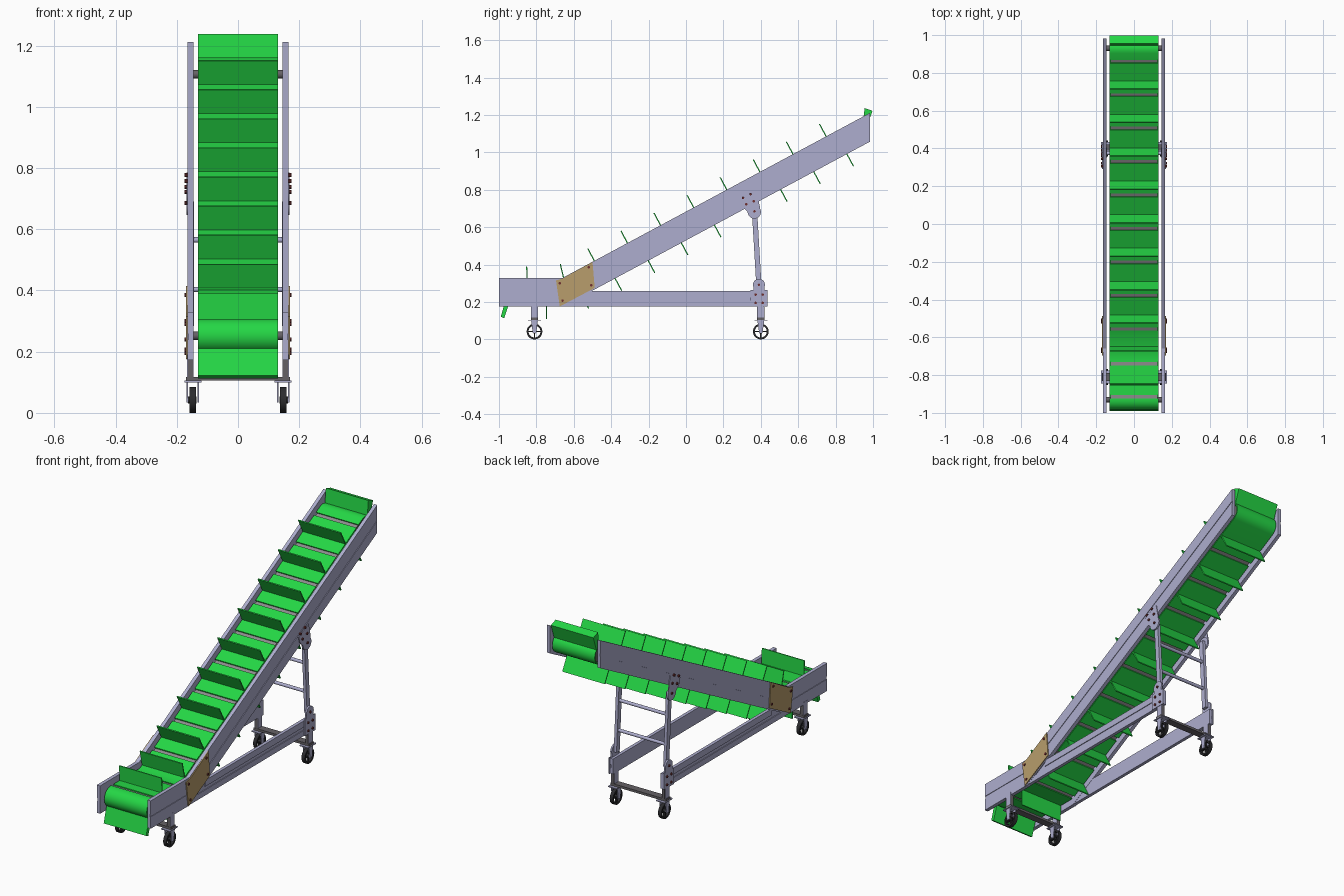
import bpy, bmesh, math
from mathutils import Vector

if "Cube" in bpy.data.objects:
    bpy.data.objects.remove(bpy.data.objects["Cube"])

def mat(name, *c):
    m = bpy.data.materials.new(name)
    m.diffuse_color = (*c, 1)
    m.use_nodes = True
    m.node_tree.nodes["Principled BSDF"].inputs["Base Color"].default_value = m.diffuse_color
    return m

LAV = mat("lavender_metal", .42, .42, .62)
GREEN = mat("green_belt", .018, .68, .06)
TAN = mat("tan_plate", .48, .34, .15)
DARK = mat("dark_grey_steel", .13, .12, .13)
GREY = mat("grey_hinge", .27, .26, .27)
RED = mat("dark_red_bolt", .16, .03, .03)
BLACK = mat("black_rubber", .025, .025, .028)

class Part:
    """One object, built up from prisms running along x."""
    def __init__(self):
        self.bm = bmesh.new()

    def prism(self, pts, x0, x1):
        a = [self.bm.verts.new((x0, y, z)) for y, z in pts]
        b = [self.bm.verts.new((x1, y, z)) for y, z in pts]
        self.bm.faces.new(a)
        self.bm.faces.new(b[::-1])
        n = len(pts)
        for i in range(n):
            j = (i + 1) % n
            self.bm.faces.new((a[i], b[i], b[j], a[j]))

    def box(self, y0, y1, z0, z1, x0, x1):
        self.prism([(y0, z0), (y1, z0), (y1, z1), (y0, z1)], x0, x1)

    def disc(self, y, z, r, x0, x1, n=20):
        self.prism(circle(y, z, r, n), x0, x1)

    def bar(self, p, q, w, x0, x1):
        p, q = Vector(p), Vector(q)
        d = (q - p).normalized() * w / 2
        o = Vector((-d.y, d.x))
        self.prism([p + o, q + o, q - o, p - o], x0, x1)

    def ring(self, y, z, r, ri, x0, x1, n=28):
        loops = [[self.bm.verts.new((x, *p)) for p in circle(y, z, rad, n)]
                 for x, rad in ((x0, r), (x1, r), (x1, ri), (x0, ri))]
        for k in range(4):
            a, b = loops[k], loops[(k + 1) % 4]
            for i in range(n):
                j = (i + 1) % n
                self.bm.faces.new((a[i], b[i], b[j], a[j]))

    def done(self, name, material, mirror=True, smooth=False):
        bmesh.ops.recalc_face_normals(self.bm, faces=self.bm.faces)
        me = bpy.data.meshes.new(name)
        self.bm.to_mesh(me)
        self.bm.free()
        me.materials.append(material)
        ob = bpy.data.objects.new(name, me)
        bpy.context.collection.objects.link(ob)
        if mirror:
            ob.modifiers.new("mirror", 'MIRROR')
        if smooth:
            bpy.context.view_layer.objects.active = ob
            ob.select_set(True)
            bpy.ops.object.shade_smooth_by_angle(angle=math.radians(35))
            ob.select_set(False)

def circle(y, z, r, n):
    return [(y + r * math.cos(2 * math.pi * i / n), z + r * math.sin(2 * math.pi * i / n))
            for i in range(n)]

# side rails: bent web with two raised outer bands
def band(lo, hi):
    line = [(-1, .175), (-.66, .175), (.983, 1.057)]
    return [(y, z + lo) for y, z in line] + [(y, z + hi) for y, z in line[::-1]]

p = Part()
p.prism(band(0, .154), .145, .162)
p.prism(band(0, .065), .162, .165)
p.prism(band(.082, .154), .162, .165)
p.done("side_rail", LAV)

# horizontal base rails
p = Part()
p.box(-.66, .43, .176, .26, .146, .160)
p.box(-.66, .43, .176, .207, .160, .164)
p.box(-.52, .43, .225, .26, .160, .164)
p.done("base_rail", LAV)

# tan joint plates
p = Part()
p.prism([(-.695, .315), (-.655, .328), (-.5, .415), (-.488, .275), (-.675, .176)], .165, .170)
p.done("joint_plate", TAN)

# belt loop: front roller, upper bend, head roller, lower bend
ANG = math.atan(.537)
N = 14
def loop(r):
    def arc(c, a0):
        return [Vector((c[0] + r * math.cos(a0 - math.pi * i / N),
                        c[1] + r * math.sin(a0 - math.pi * i / N))) for i in range(N + 1)]
    k = r * math.tan(ANG / 2)
    return (arc((-.93, .252), 1.5 * math.pi) + [Vector((-.66 - k, .252 + r))]
            + arc((.93, 1.106), math.pi / 2 + ANG) + [Vector((-.66 + k, .252 - r))])

OUT, CNT = loop(.055), 2 * N + 4

def at(pts, u):
    i = math.floor(u)
    return pts[i % CNT].lerp(pts[(i + 1) % CNT], u - i)

def u_of(y, top):
    # the straight run (level or inclined) that holds this y
    level = y < OUT[N + 1 if top else CNT - 1].x
    i = (N if level else N + 1) if top else (CNT - 1 if level else CNT - 2)
    a, b = OUT[i].x, OUT[(i + 1) % CNT].x
    return i + min(max((y - a) / (b - a), 0), .999)

def ribbon(part, ua, ub, r0, r1, w):
    us = [ua] + list(range(math.floor(ua) + 1, math.ceil(ub))) + [ub]
    a, b = loop(r0), loop(r1)
    part.prism([at(a, u) for u in us] + [at(b, u) for u in us[::-1]], -w, w)

PITCH = .177
gap_top = [-.915, -.74] + [.86 - PITCH * k for k in range(8, -1, -1)]
gap_low = [.774 - PITCH * k for k in range(9)] + [-.83]
H = .009
gaps = [(u_of(y - H, True), u_of(y + H, True)) for y in gap_top] \
     + [(u_of(y + H, False), u_of(y - H, False)) for y in gap_low]
pads, hinges = Part(), Part()
for i, (a, b) in enumerate(gaps):
    nxt = gaps[(i + 1) % len(gaps)][0]
    ribbon(pads, b, nxt + (CNT if nxt < b else 0), .055, .049, .13)
    ribbon(hinges, a - .01, b + .01, .049, .044, .125)
pads.done("belt_pads", GREEN, False, True)
hinges.done("belt_hinges", GREY, False)

# cleats standing square to the belt, wedges where they round the rollers
p = Part()
n = Vector((-math.sin(ANG), math.cos(ANG)))
for k in range(8):
    b = at(OUT, u_of(.755 - PITCH * k, True))
    p.bar(b - n * .004, b + n * .087, .006, -.13, .13)
for k in range(9):
    b = at(OUT, u_of(.854 - PITCH * k, False))
    p.bar(b + n * .004, b - n * .087, .006, -.13, .13)
p.bar((-.65, .31), (-.672, .402), .006, -.13, .13)
p.bar((-.848, .303), (-.852, .39), .006, -.13, .13)
p.bar((-.745, .2), (-.746, .108), .006, -.13, .13)
p.prism([(.945, 1.15), (.955, 1.237), (.997, 1.222), (.968, 1.14)], -.13, .13)
p.prism([(-.945, .195), (-.965, .21), (-.99, .122), (-.972, .113)], -.13, .13)
p.done("belt_cleats", GREEN, False)

# drums and their shafts
p = Part()
for y, z in ((-.93, .252), (.93, 1.106)):
    p.disc(y, z, .043, -.122, .122)
    p.disc(y, z, .014, -.15, .15, 12)
p.done("end_rollers", DARK, False, True)

# caster posts, forks and rear support brackets
p = Part()
for y in (-.81, .40):
    p.box(y - .018, y + .018, .115, .19, .146, .166)
    p.box(y - .035, y + .035, .100, .105, .120, .174)
    for x in (.128, .163):
        p.prism([(y - .018, .1), (y + .018, .1), (y + .009, .034), (y - .009, .034)], x, x + .005)
p.box(.345, .435, .175, .265, .164, .169)
p.done("caster_mount", LAV)

p = Part()
p.disc(.39, .292, .032, .160, .169)
p.box(.36, .42, .25, .292, .160, .169)
p.disc(.365, .682, .036, .160, .169)
p.prism([(.33, .68), (.395, .665), (.395, .71), (.378, .785), (.29, .745), (.30, .71)], .165, .169)
p.done("strut_bracket", LAV, smooth=True)

# leaning struts and ladder rungs
p = Part()
p.bar((.39, .285), (.366, .69), .028, .143, .160)
p.done("rear_strut", LAV)
p = Part()
for y, z in ((.383, .403), (.374, .565)):
    p.disc(y, z, .009, -.15, .15, 14)
p.done("strut_rungs", LAV, False, True)

# dark cross members between the casters
p = Part()
for y in (-.81, .40):
    p.box(y - .02, y + .02, .105, .118, -.17, .17)
    for s in (-1, 1):
        p.box(y - .0195, y + .0195, .118, .172, s * .155 - .0085, s * .155 + .0085)
p.done("cross_members", DARK, False)

# spoked wheels
p = Part()
for y in (-.81, .40):
    p.ring(y, .042, .042, .032, .138, .158)
    p.disc(y, .042, .011, .136, .163, 14)
    p.bar((y - .034, .042), (y + .034, .042), .007, .142, .154)
    p.bar((y, .008), (y, .076), .007, .142, .154)
p.done("caster_wheels", BLACK, smooth=True)

# bolt heads
p = Part()
for y, z in ((-.675, .30), (-.52, .385), (-.507, .29), (-.66, .207),
             (.305, .757), (.345, .777), (.322, .722), (.362, .738), (.366, .685), (.39, .292),
             (.372, .24), (.41, .24), (.372, .195), (.41, .195)):
    p.disc(y, z, .007, .165, .174, 10)
p.done("bolts", RED)
